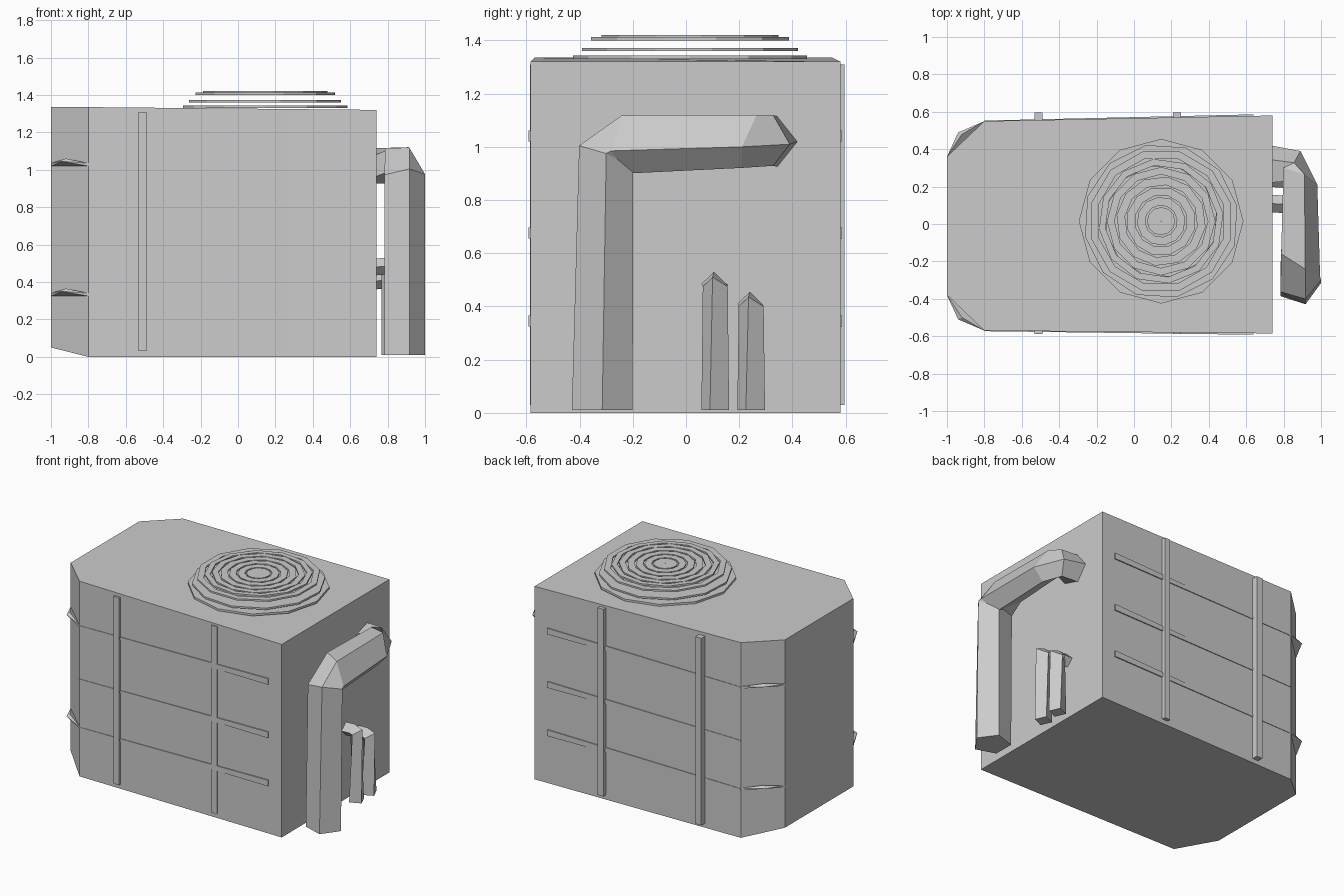
import bpy, bmesh
from math import sin, cos, pi
from mathutils import Vector

if "Cube" in bpy.data.objects:
    bpy.data.objects.remove(bpy.data.objects["Cube"])


def loft(name, rings, closed=False):
    """Skin equal-sized rings of points; cap the ends unless closed."""
    bm = bmesh.new()
    vs = [[bm.verts.new(p) for p in r] for r in rings]
    n = len(vs[0])
    count = len(vs) if closed else len(vs) - 1
    for i in range(count):
        a, b = vs[i], vs[(i + 1) % len(vs)]
        for j in range(n):
            k = (j + 1) % n
            bm.faces.new((a[j], a[k], b[k], b[j]))
    if not closed:
        bm.faces.new(vs[0])
        bm.faces.new(vs[-1])
    bmesh.ops.recalc_face_normals(bm, faces=bm.faces)
    me = bpy.data.meshes.new(name)
    bm.to_mesh(me)
    bm.free()
    ob = bpy.data.objects.new(name, me)
    bpy.context.collection.objects.link(ob)
    return ob


def section(c, v, u, sides=5):
    """Polygonal pipe section: centre c, in-plane axes v and u."""
    c, v, u = Vector(c), Vector(v), Vector(u)
    return [c + v * cos(2 * pi * i / sides) + u * sin(2 * pi * i / sides) for i in range(sides)]


# Cabinet with two chamfered corners
plan = [(-1, -0.38), (-0.8, -0.57), (0.74, -0.585), (0.74, 0.58), (-0.8, 0.55), (-1, 0.36)]
loft("cabinet", [[(x, y, 0.05 if x == -1 else 0) for x, y in plan],
                 [(x, y, 1.32 if x > 0 else 1.335) for x, y in plan]])


def wall(x, side):
    t = (x + 0.8) / 1.54
    return -(0.57 + 0.015 * t) if side < 0 else 0.55 + 0.03 * t


for side, label in ((-1, "front"), (1, "back")):
    # Vertical straps
    for i, x in enumerate((-0.51, 0.23)):
        out = side * (0.587 if side < 0 else 0.595)
        inn = wall(x, side) - side * 0.01
        loft(f"{label}_strap_{i}", [[(x - 0.022, inn, z), (x + 0.022, inn, z),
                                     (x + 0.022, out, z), (x - 0.022, out, z)] for z in (0.03, 1.31)])
    # Horizontal bands, tapering toward the chamfered corner
    for i, z in enumerate((0.325, 0.655, 1.02)):
        rings = []
        for x, h, d in ((-0.8, 0.012, 0.003), (0.64, 0.042, 0.008)):
            w = wall(x, side)
            o, n = w + side * d, w - side * 0.01
            rings.append([(x, n, z), (x, o, z), (x, o, z + h), (x, n, z + h)])
        loft(f"{label}_band_{i}", rings)
        # Pointed lip over the chamfer
        if i != 1:
            b = (-1, -0.38 if side < 0 else 0.36, z)
            a = (-0.8, wall(-0.8, side), z)
            tip_y = -0.51 if side < 0 else 0.49
            bm = bmesh.new()
            for p in (a, b, (-0.8, a[1], z + 0.015), (-1, b[1], z + 0.015),
                      (-0.94, tip_y, z + 0.025), (-0.92, tip_y * 0.98, z + 0.04)):
                bm.verts.new(p)
            bmesh.ops.convex_hull(bm, input=bm.verts)
            me = bpy.data.meshes.new("lip")
            bm.to_mesh(me)
            bm.free()
            ob = bpy.data.objects.new(f"{label}_corner_lip_{i}", me)
            bpy.context.collection.objects.link(ob)


# Fan guard: stacked flat rings
def flat_ring(name, r0, r1, z, t=0.012, sides=12, turn=0.0):
    rings = []
    for i in range(sides):
        a = 2 * pi * i / sides + turn
        rings.append([(0.145 + r * cos(a), 0.015 + r * sin(a), h)
                      for r, h in ((r0, z), (r1, z), (r1, z + t), (r0, z + t))])
    loft(name, rings, closed=True)


flat_ring("guard_base", 0.35, 0.44, 1.33, 0.014)
flat_ring("guard_middle", 0.30, 0.415, 1.36, 0.012, turn=0.2)
for i, (r0, r1) in enumerate(((0.002, 0.075), (0.085, 0.13), (0.14, 0.185), (0.195, 0.24),
                              (0.25, 0.29), (0.30, 0.335), (0.345, 0.385))):
    flat_ring(f"guard_ring_{i}", r0, r1, 1.40 if i == 6 else 1.408, turn=0.13 * i)

# Large bent pipe
loft("large_pipe", [
    section((0.88, -0.315, 0.01), (0.12, 0, 0), (0, -0.12, 0)),
    section((0.88, -0.30, 0.96), (0.12, 0, 0.015), (0, -0.107, 0.042)),
    section((0.88, -0.21, 1.02), (0.115, -0.07, -0.035), (0, -0.01, 0.115)),
    section((0.88, 0.25, 1.03), (0.10, -0.04, -0.03), (0, 0.03, 0.105)),
    section((0.84, 0.30, 1.03), (0.05, 0.09, -0.02), (0, 0, 0.10)),
    section((0.73, 0.31, 1.02), (0, 0.11, 0), (0, 0, 0.10)),
])

# Two small bent pipes
for i, (y, top) in enumerate(((0.11, 0.53), (0.245, 0.455))):
    r = 0.052
    loft(f"small_pipe_{i}", [
        section((0.82, y, 0.01), (r, -0.02, 0), (0.02, r, 0), 4),
        section((0.82, y, top - 0.055), (r, -0.01, 0.035), (0, r * 0.9, 0), 4),
        section((0.80, y - 0.005, top - 0.045), (0.01, 0, 0.045), (0, r * 0.9, 0), 4),
        section((0.73, y, top - 0.05), (0, 0, 0.045), (0, r * 0.9, 0), 4),
    ])
